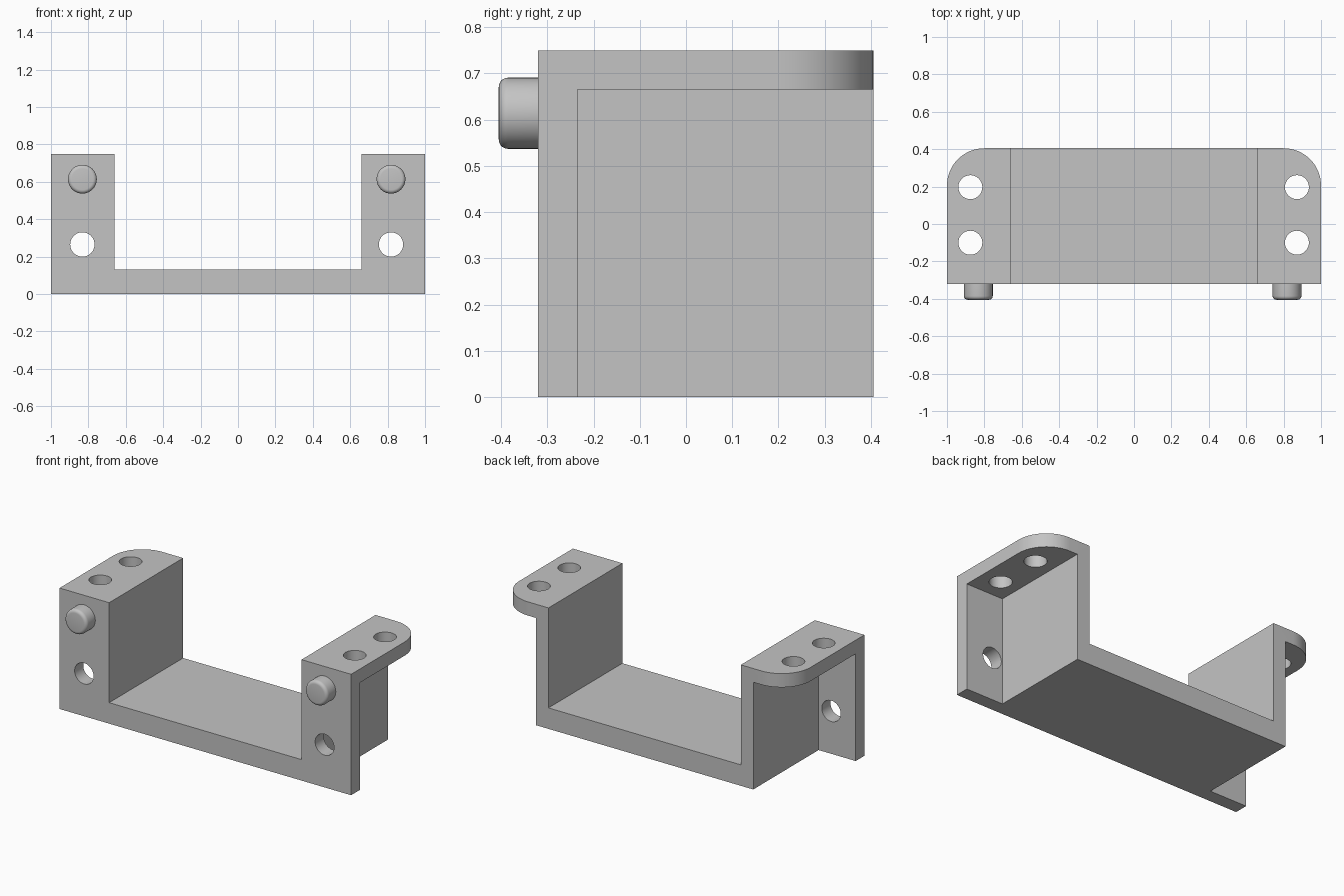
import bpy, bmesh, math
from mathutils import Matrix, Vector

if "Cube" in bpy.data.objects:
    bpy.data.objects.remove(bpy.data.objects["Cube"], do_unlink=True)

FRONT, BACK, TOP = -0.32, 0.405, 0.75
INNER, WALL, FLOOR, SHEET = 0.66, 0.745, 0.13, 0.085

grey = bpy.data.materials.new("plain grey")
grey.use_nodes = True
colour = (0.55, 0.55, 0.55, 1)
grey.diffuse_color = colour
grey.node_tree.nodes["Principled BSDF"].inputs["Base Color"].default_value = colour


def make_object(name, bm):
    bmesh.ops.recalc_face_normals(bm, faces=bm.faces)
    mesh = bpy.data.meshes.new(name)
    bm.to_mesh(mesh)
    bm.free()
    mesh.materials.append(grey)
    obj = bpy.data.objects.new(name, mesh)
    bpy.context.collection.objects.link(obj)
    return obj


def select(obj):
    bpy.ops.object.select_all(action="DESELECT")
    obj.select_set(True)
    bpy.context.view_layer.objects.active = obj


def cylinder(bm, centre, radius, depth, along_y):
    turn = Matrix.Rotation(math.pi / 2, 4, "X") if along_y else Matrix()
    return bmesh.ops.create_cone(
        bm, cap_ends=True, segments=48, radius1=radius, radius2=radius,
        depth=depth, matrix=Matrix.Translation(centre) @ turn)["verts"]


def cut(target, cutter):
    cutter.hide_render = True
    mod = target.modifiers.new("cut", "BOOLEAN")
    mod.operation, mod.solver, mod.object = "DIFFERENCE", "EXACT", cutter
    select(target)
    bpy.ops.object.modifier_apply(modifier=mod.name)
    bpy.data.objects.remove(cutter, do_unlink=True)


# Bracket: U profile pulled from front to back
half = [(1, 0), (1, TOP), (INNER, TOP), (INNER, FLOOR)]
profile = half + [(-x, z) for x, z in reversed(half)]
bm = bmesh.new()
face = bm.faces.new([bm.verts.new((x, FRONT, z)) for x, z in profile])
pulled = bmesh.ops.extrude_face_region(bm, geom=[face], use_keep_orig=True)["geom"]
bmesh.ops.translate(bm, vec=(0, BACK - FRONT, 0),
                    verts=[v for v in pulled if isinstance(v, bmesh.types.BMVert)])
# Rounded rear outer corners
corners = [e for e in bm.edges
           if all(abs(v.co.x) > 0.99 and v.co.y > 0.4 for v in e.verts)
           and abs(e.verts[0].co.z - e.verts[1].co.z) > 0.1]
bmesh.ops.bevel(bm, geom=corners, offset=0.2, offset_type="OFFSET",
                segments=16, profile=0.5, affect="EDGES")
bracket = make_object("bracket", bm)

# Side pockets, leaving a front tab and a top flange
for side in (-1, 1):
    low = Vector((WALL, FRONT + SHEET, -0.1))
    high = Vector((1.1, 0.5, TOP - SHEET))
    centre, size = (low + high) / 2, high - low
    centre.x *= side
    bm = bmesh.new()
    bmesh.ops.create_cube(bm, size=1, matrix=Matrix.Translation(centre)
                          @ Matrix.Diagonal((*size, 1)))
    cut(bracket, make_object("pocket_cutter", bm))

# Screw holes in the tabs and flanges
bm = bmesh.new()
for side in (-1, 1):
    cylinder(bm, (0.825 * side - 0.007, FRONT + SHEET / 2, 0.265), 0.065, 0.2, True)
    for y in (-0.1, 0.197):
        cylinder(bm, (0.873 * side - 0.002, y, TOP - SHEET / 2), 0.064, 0.2, False)
cut(bracket, make_object("hole_cutter", bm))

# Locating pegs with softened ends
pegs = []
for name, side in (("right_peg", -1), ("left_peg", 1)):
    bm = bmesh.new()
    cylinder(bm, (0.825 * side - 0.007, -0.3575, 0.614), 0.077, 0.095, True)
    rim = [e for e in bm.edges if all(v.co.y < -0.4 for v in e.verts)]
    bmesh.ops.bevel(bm, geom=rim, offset=0.02, segments=5, profile=0.5, affect="EDGES")
    pegs.append(make_object(name, bm))

for obj in [bracket] + pegs:
    select(obj)
    bpy.ops.object.shade_smooth_by_angle(angle=math.radians(30))
